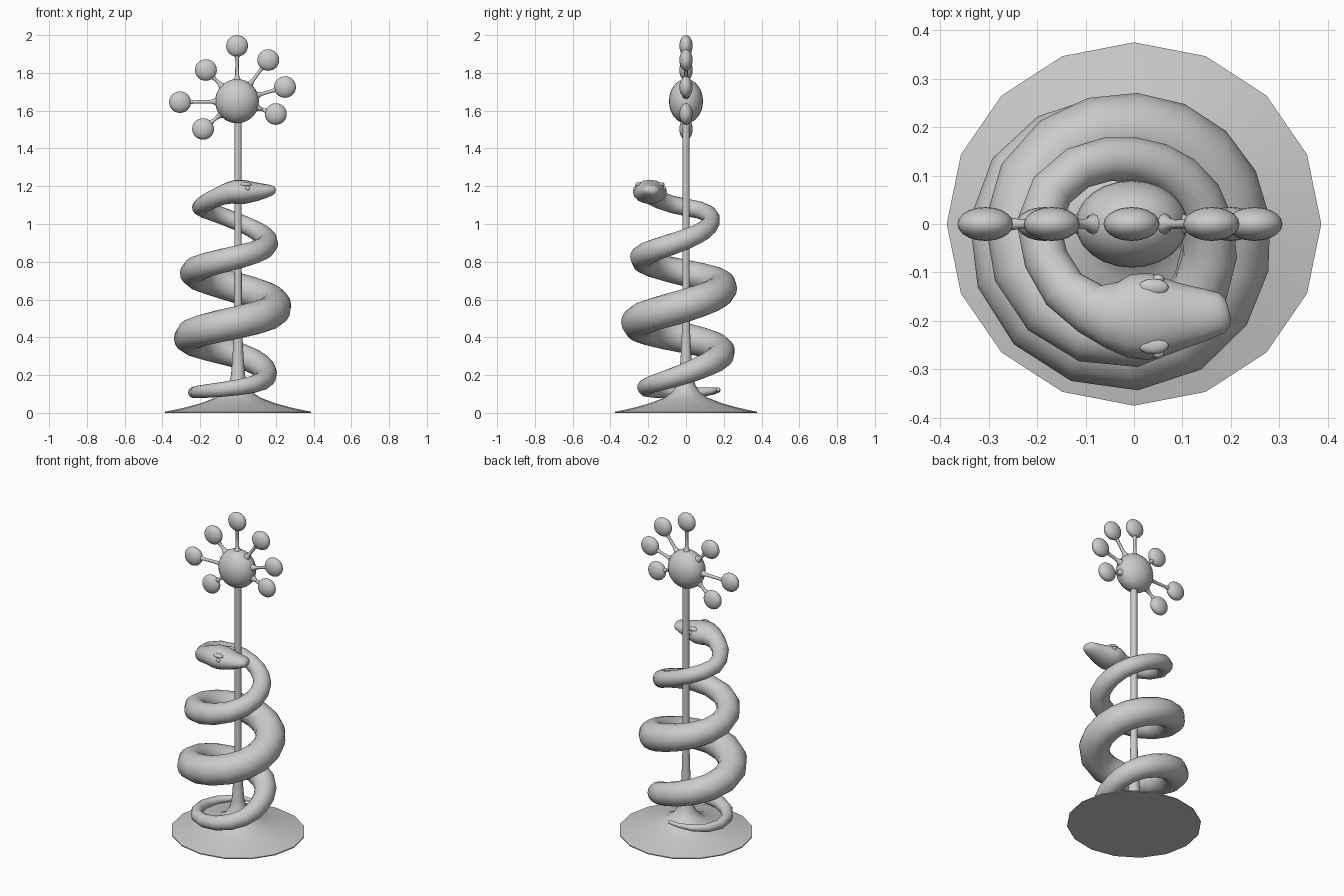
import bpy, math
from mathutils import Vector

if "Cube" in bpy.data.objects:
    bpy.data.objects.remove(bpy.data.objects["Cube"])


def make(name, verts, faces, angle=50):
    mesh = bpy.data.meshes.new(name)
    mesh.from_pydata(verts, [], faces)
    ob = bpy.data.objects.new(name, mesh)
    bpy.context.collection.objects.link(ob)
    bpy.ops.object.select_all(action='DESELECT')
    ob.select_set(True)
    bpy.context.view_layer.objects.active = ob
    bpy.ops.object.shade_smooth_by_angle(angle=math.radians(angle))
    return ob


def skin(name, rings, angle=50):
    """Join equal-length rings of points into a capped tube."""
    n = len(rings[0])
    verts = [p for r in rings for p in r]
    faces = [(i * n + j, i * n + (j + 1) % n, (i + 1) * n + (j + 1) % n, (i + 1) * n + j)
             for i in range(len(rings) - 1) for j in range(n)]
    faces.append(tuple(reversed(range(n))))
    faces.append(tuple(range(len(verts) - n, len(verts))))
    return make(name, verts, faces, angle)


def lathe(name, start, end, profile, n):
    """Round profile of (radius, distance) running from start towards end."""
    start = Vector(start)
    q = (Vector(end) - start).to_track_quat('Z', 'Y')
    rings = []
    for r, d in profile:
        rings.append([start + q @ Vector((r * math.cos(2 * math.pi * j / n),
                                          r * math.sin(2 * math.pi * j / n), d)) for j in range(n)])
    return skin(name, rings)


def ball(name, loc, scale, seg=24, rings=16):
    bpy.ops.mesh.primitive_uv_sphere_add(segments=seg, ring_count=rings, radius=1, location=loc)
    ob = bpy.context.object
    ob.name = name
    ob.scale = scale
    bpy.ops.object.shade_smooth()
    return ob


# flared base and pole
base = lathe("base_and_pole", (0, 0, 0), (0, 0, 1),
             [(0.387, 0), (0.387, 0.006), (0.29, 0.026), (0.20, 0.05), (0.12, 0.08), (0.075, 0.11),
              (0.05, 0.15), (0.037, 0.2), (0.029, 0.3), (0.023, 0.42), (0.02, 0.6), (0.019, 1.6)], 16)
base.scale.y = 0.97

# hub with satellite balls on spokes
HUB = (-0.005, 0, 1.65)
ball("hub", HUB, (0.116, 0.09, 0.117))
satellites = [(-0.005, 1.943), (0.16, 1.868), (0.249, 1.725), (0.20, 1.582),
              (-0.185, 1.503), (-0.307, 1.645), (-0.17, 1.815)]
for i, (x, z) in enumerate(satellites):
    p = Vector((x, 0, z))
    d = (p - Vector(HUB)).length
    ball(f"satellite_{i}", p, (0.058, 0.035, 0.057), 20, 12)
    lathe(f"spoke_{i}", HUB, p, [(0.026, 0.09), (0.024, 0.108), (0.014, 0.125), (0.01, 0.14),
                                 (0.009, d - 0.075), (0.012, d - 0.06), (0.014, d - 0.04)], 10)

# coil keys at each quarter turn from the tail: (turn radius, height, body radius)
keys = [(0.17, 0.125, 0.010), (0.235, 0.108, 0.029), (0.217, 0.135, 0.042), (0.15, 0.21, 0.056),
        (0.185, 0.305, 0.069), (0.26, 0.395, 0.080), (0.258, 0.48, 0.086), (0.195, 0.57, 0.087),
        (0.19, 0.66, 0.081), (0.238, 0.74, 0.070), (0.234, 0.825, 0.062), (0.152, 0.92, 0.054),
        (0.133, 1.01, 0.046), (0.197, 1.088, 0.046)]


def catmull(a, b, c, d, t):
    return 0.5 * (2 * b + (c - a) * t + (2 * a - 5 * b + 4 * c - d) * t * t
                  + (3 * b - a - 3 * c + d) * t ** 3)


sections = []  # (centre, half width, half height)
for k in range(len(keys) - 1):
    quad = [keys[max(0, min(len(keys) - 1, k + o))] for o in (-1, 0, 1, 2)]
    for s in range(4):
        r, z, rad = (catmull(*v, s / 4) for v in zip(*quad))
        a = math.pi / 2 * (k + 1 + s / 4)
        sections.append((Vector((r * math.cos(a), r * math.sin(a), z)), rad, rad))

# neck and flattened wedge head
for x, y, z, w, h in [(-0.197, 0, 1.088, 0.046, 0.046), (-0.182, -0.072, 1.103, 0.046, 0.046),
                      (-0.145, -0.135, 1.125, 0.048, 0.047), (-0.09, -0.175, 1.15, 0.054, 0.051),
                      (-0.045, -0.188, 1.165, 0.07, 0.058), (-0.01, -0.19, 1.17, 0.086, 0.064),
                      (0.03, -0.191, 1.17, 0.09, 0.064), (0.065, -0.192, 1.17, 0.08, 0.057),
                      (0.105, -0.19, 1.171, 0.066, 0.048), (0.15, -0.187, 1.175, 0.053, 0.036),
                      (0.18, -0.184, 1.179, 0.042, 0.027), (0.193, -0.182, 1.181, 0.03, 0.018),
                      (0.197, -0.181, 1.181, 0.012, 0.008)]:
    sections.append((Vector((x, y, z)), w, h))

rings, N = [], 16
for i, (c, w, h) in enumerate(sections):
    t = (sections[min(i + 1, len(sections) - 1)][0] - sections[max(i - 1, 0)][0]).normalized()
    side = t.cross(Vector((0, 0, 1))).normalized()
    up = side.cross(t)
    rings.append([c + side * w * math.cos(2 * math.pi * j / N) + up * h * math.sin(2 * math.pi * j / N)
                  for j in range(N)])
skin("serpent", rings, 70)

# eyes and brow ridges
for s in (-1, 1):
    ball("eye", (0.05, -0.191 + s * 0.076, 1.188), (0.013, 0.011, 0.012), 12, 8)
    ball("brow", (0.04, -0.191 + s * 0.06, 1.209), (0.032, 0.018, 0.012), 12, 8)
